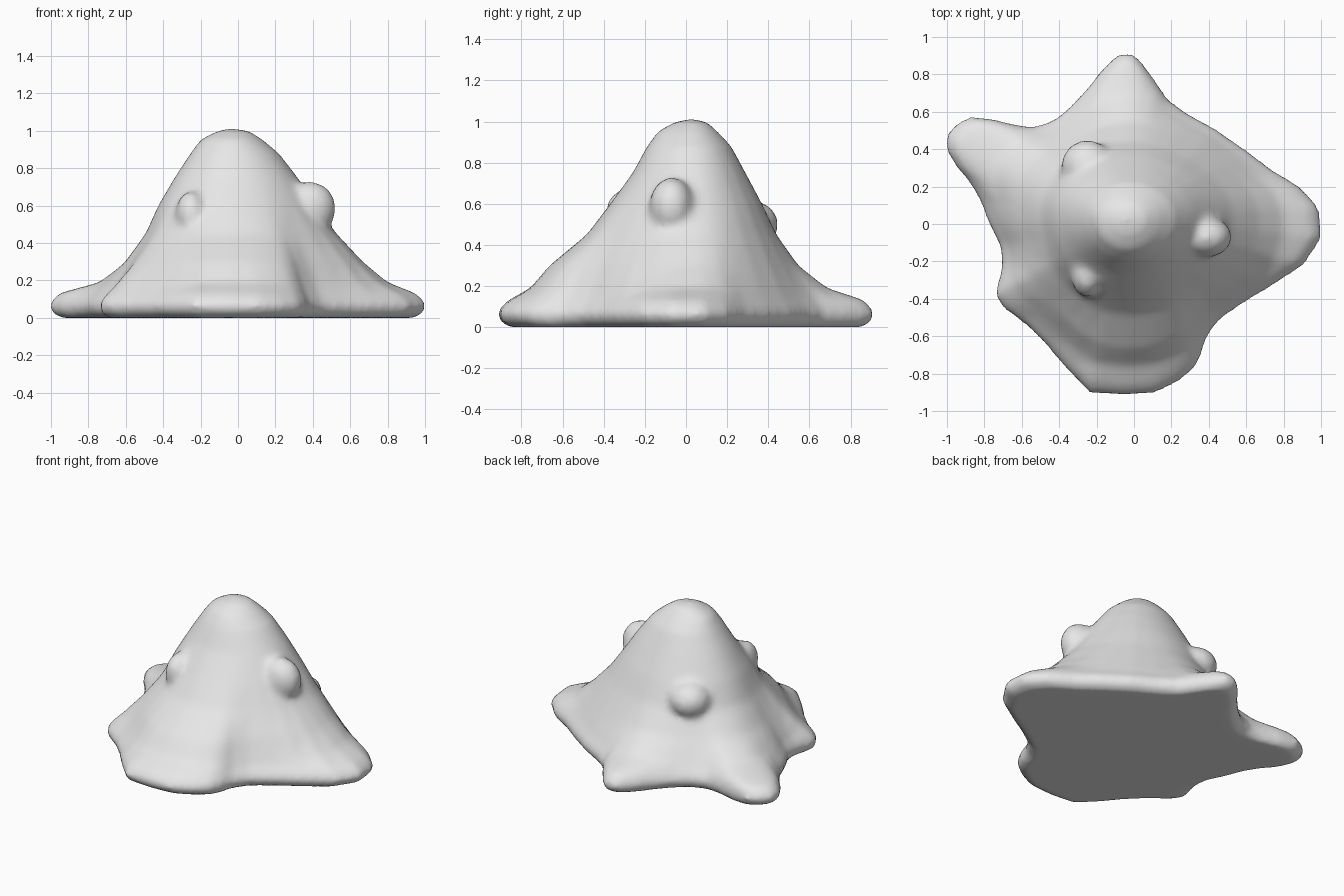
import bpy, bmesh, math
from mathutils import Matrix

if "Cube" in bpy.data.objects:
    bpy.data.objects.remove(bpy.data.objects["Cube"])

CX, CY = -0.03, 0.03

# Footprint of the lobed skirt, anticlockwise
OUTLINE = [
    (1.0, -.07), (.98, .09), (.88, .20), (.73, .29), (.60, .39), (.44, .50),
    (.28, .59), (.18, .66), (.12, .75), (.05, .85), (0, .90), (-.05, .91),
    (-.10, .89), (-.17, .82), (-.25, .72), (-.34, .62), (-.43, .55),
    (-.53, .515), (-.62, .525), (-.76, .56), (-.87, .57), (-.95, .53),
    (-1, .47), (-1, .40), (-.95, .31), (-.88, .23), (-.82, .13), (-.77, 0),
    (-.71, -.12), (-.70, -.22), (-.74, -.38), (-.69, -.45), (-.58, -.53),
    (-.46, -.65), (-.36, -.77), (-.24, -.895), (-.05, -.91), (.12, -.895),
    (.23, -.84), (.32, -.77), (.36, -.69), (.38, -.61), (.45, -.51),
    (.58, -.42), (.73, -.33), (.90, -.22)]

# Rounded rim: height, scale of the footprint
RIM = [(0, .94), (.015, .98), (.06, 1.012), (.10, .99), (.135, .945)]

# Cone: height, reach to left, right, front, back, pull to footprint, cap
CONE = [(.19, .77, .80, .78, .66, .2, .89), (.30, .61, .66, .67, .53, .06, .82),
        (.45, .50, .53, .485, .44, 0, .72), (.60, .43, .42, .37, .37, 0, .65),
        (.75, .34, .32, .26, .29, 0, .6), (.88, .255, .22, .19, .22, 0, .6),
        (.955, .20, .13, .135, .15, 0, .6), (1.0, .11, .06, .05, .10, 0, .6)]

# Lumps sunk into the slope: centre, radii
BUMPS = [((.385, -.07, .585), (.14, .11, .145)),
         ((-.25, -.275, .55), (.085, .12, .13)),
         ((-.25, .31, .50), (.14, .14, .12))]


def cone_ring(z, left, right, front, back, pull, cap):
    ring = []
    for x, y in OUTLINE:
        dx, dy = x - CX, y - CY
        reach = math.hypot(dx, dy)
        c, s = dx / reach, dy / reach
        a = right - CX if c > 0 else left + CX
        b = back - CY if s > 0 else front + CY
        r = 1 / math.sqrt((c / a) ** 2 + (s / b) ** 2)
        r = r * (1 - pull) + reach * .9 * pull
        # soft minimum keeps the hollows between lobes smooth
        r = (r ** -12 + (reach * cap * 1.03) ** -12) ** (-1 / 12)
        ring.append((CX + c * r, CY + s * r, z))
    return ring


rings = [[(CX + (x - CX) * k, CY + (y - CY) * k, z) for x, y in OUTLINE]
         for z, k in RIM]
rings += [cone_ring(*row) for row in CONE]

# Loft the rings and close both ends
bm = bmesh.new()
rows = [[bm.verts.new(p) for p in ring] for ring in rings]
base = bm.verts.new((CX, CY, 0))
peak = bm.verts.new((CX - .01, CY, 1.015))
n = len(OUTLINE)
for i in range(n):
    j = (i + 1) % n
    for lo, hi in zip(rows, rows[1:]):
        bm.faces.new((lo[i], lo[j], hi[j], hi[i]))
    bm.faces.new((rows[0][j], rows[0][i], base))
    bm.faces.new((rows[-1][i], rows[-1][j], peak))

# Add the lumps
for centre, radii in BUMPS:
    bmesh.ops.create_icosphere(
        bm, subdivisions=3, radius=1,
        matrix=Matrix.Translation(centre) @ Matrix.Diagonal((*radii, 1)))
bmesh.ops.recalc_face_normals(bm, faces=bm.faces)

mesh = bpy.data.meshes.new("lumpy_body")
bm.to_mesh(mesh)
bm.free()
body = bpy.data.objects.new("lumpy_body", mesh)
bpy.context.collection.objects.link(body)

grey = bpy.data.materials.new("light_grey")
grey.diffuse_color = (.8, .8, .8, 1)
grey.use_nodes = True
grey.node_tree.nodes["Principled BSDF"].inputs["Base Color"].default_value = grey.diffuse_color
mesh.materials.append(grey)

# Fuse everything into one soft skin
remesh = body.modifiers.new("fuse", 'REMESH')
remesh.mode = 'VOXEL'
remesh.voxel_size = .022
remesh.use_smooth_shade = True
smooth = body.modifiers.new("soften", 'SMOOTH')
smooth.factor = .5
smooth.iterations = 9
